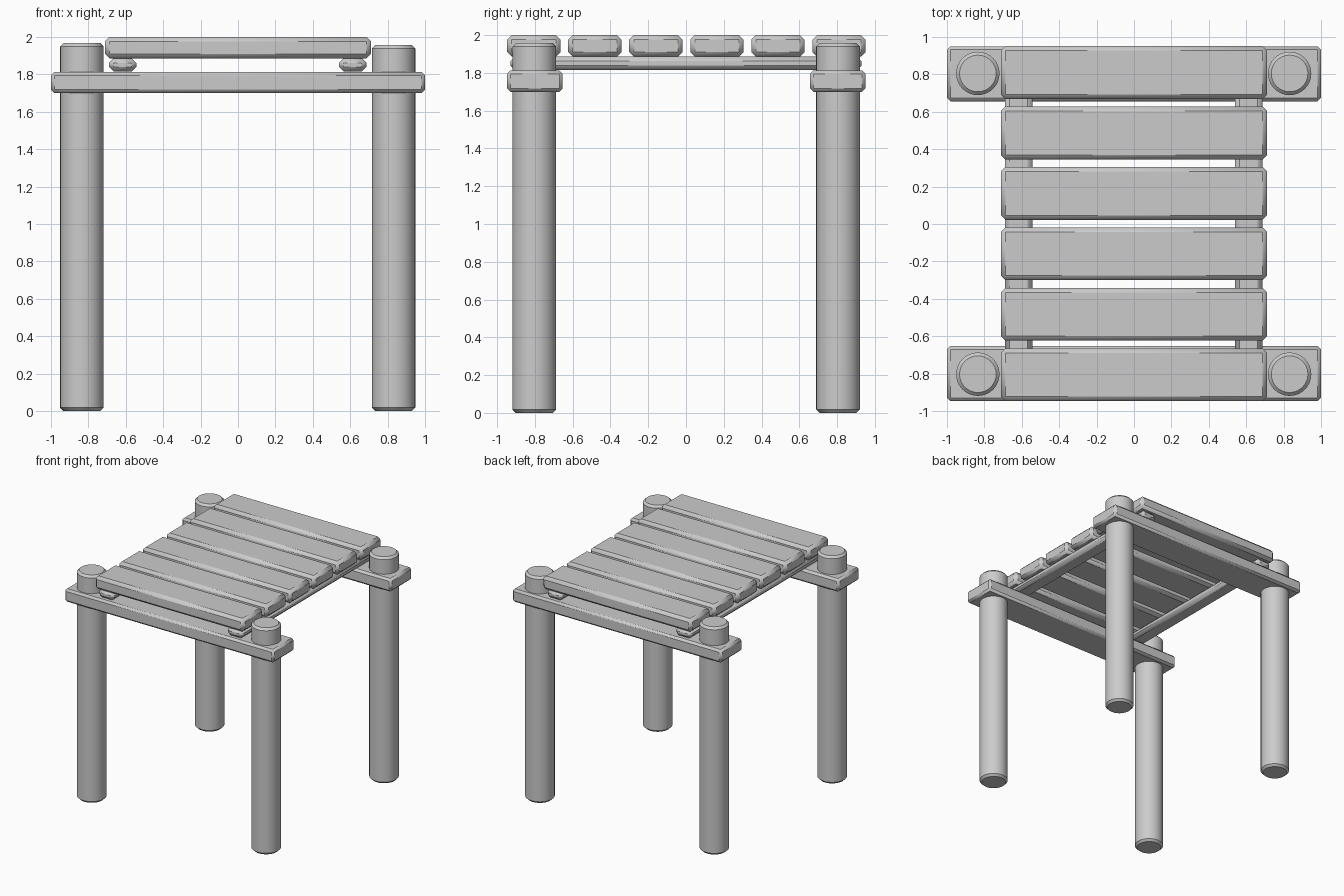
import bpy

if "Cube" in bpy.data.objects:
    bpy.data.objects.remove(bpy.data.objects["Cube"])


def finish(obj, name, bevel):
    """Name the part, chamfer its edges and smooth the shallow angles."""
    obj.name = name
    mod = obj.modifiers.new("Chamfer", 'BEVEL')
    mod.width = bevel
    mod.segments = 1
    mod.limit_method = 'ANGLE'
    mod.angle_limit = 0.8
    bpy.ops.object.shade_smooth_by_angle(angle=0.6)
    return obj


def box(name, lo, hi, bevel):
    centre = [(a + b) / 2 for a, b in zip(lo, hi)]
    bpy.ops.mesh.primitive_cube_add(size=1, location=centre)
    obj = bpy.context.object
    obj.scale = [b - a for a, b in zip(lo, hi)]
    bpy.ops.object.transform_apply(location=False, rotation=False, scale=True)
    return finish(obj, name, bevel)


def post(name, x, y, height, radius=0.116):
    bpy.ops.mesh.primitive_cylinder_add(
        vertices=32, radius=radius, depth=height, location=(x, y, height / 2))
    return finish(bpy.context.object, name, 0.018)


# Four round posts
for side, x, h in (("left", -0.835, 1.967), ("right", 0.832, 1.957)):
    for end, y in (("front", -0.803), ("back", 0.805)):
        post(f"{end}_{side}_post", x, y, h)

# Cross beams the posts pass through
for end, y in (("front", -0.8), ("back", 0.803)):
    box(f"{end}_beam", (-1, y - 0.147, 1.70), (1, y + 0.147, 1.813), 0.018)

# Rails under the deck
for side, x in (("left", -0.617), ("right", 0.613)):
    box(f"{side}_rail", (x - 0.073, -0.93, 1.815), (x + 0.073, 0.93, 1.887), 0.025)

# Deck planks
for i in range(6):
    y = -0.806 + i * 0.3232
    box(f"deck_plank_{i + 1}", (-0.712, y - 0.141, 1.886), (0.712, y + 0.141, 2.0), 0.024)
